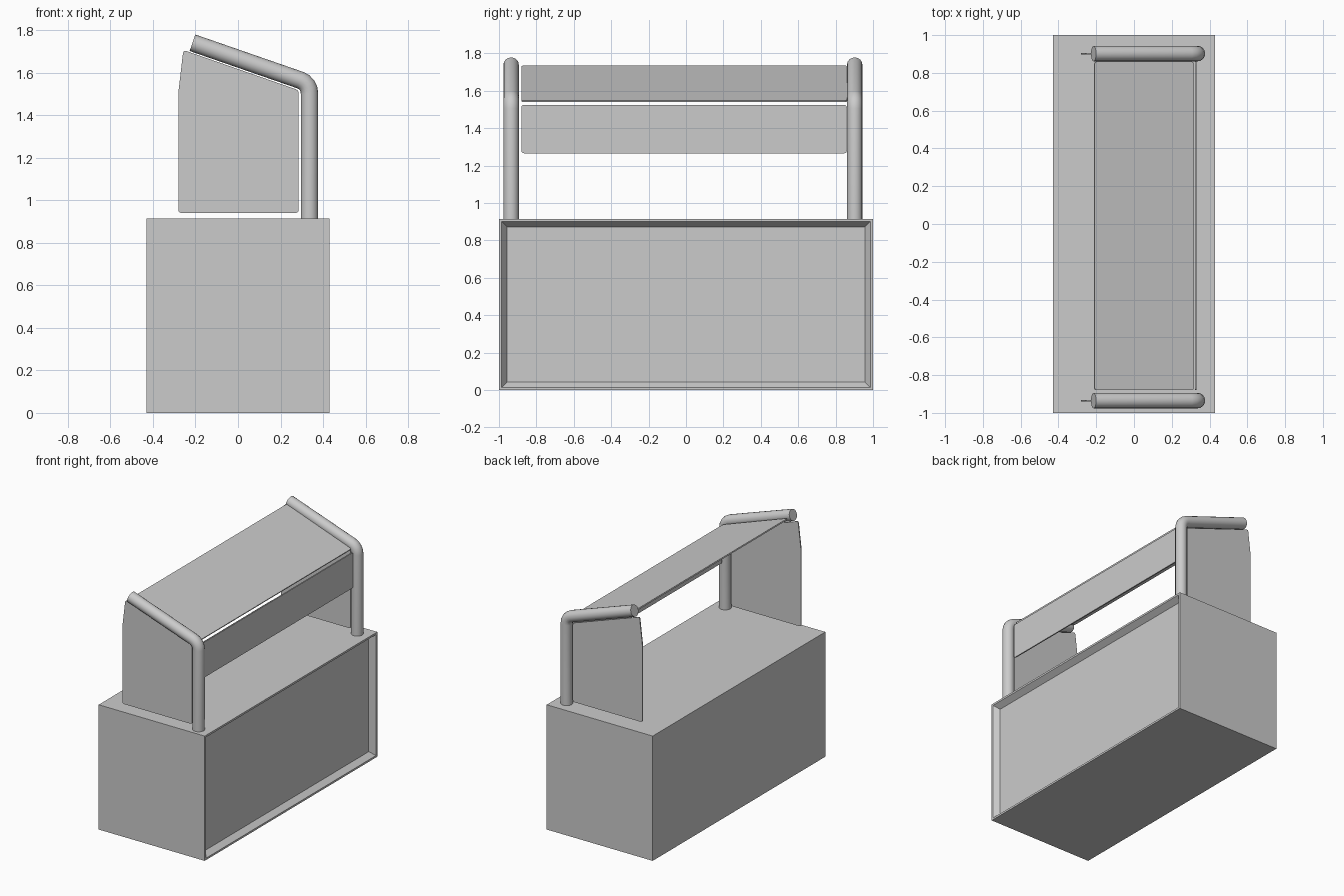
import bpy, bmesh, math
from mathutils import Vector

if "Cube" in bpy.data.objects:
    bpy.data.objects.remove(bpy.data.objects["Cube"])


def finish(name, bm):
    bmesh.ops.recalc_face_normals(bm, faces=bm.faces)
    me = bpy.data.meshes.new(name)
    bm.to_mesh(me)
    bm.free()
    ob = bpy.data.objects.new(name, me)
    bpy.context.collection.objects.link(ob)
    return ob


def round_corners(pts, r, steps=3):
    """Trim every corner of a closed outline by r with a small curve."""
    out = []
    n = len(pts)
    for i, p in enumerate(pts):
        p = Vector(p)
        a = p + (Vector(pts[i - 1]) - p).normalized() * r
        b = p + (Vector(pts[(i + 1) % n]) - p).normalized() * r
        for k in range(steps + 1):
            t = k / steps
            out.append(a * (1 - t) ** 2 + p * 2 * t * (1 - t) + b * t * t)
    return out


def plate(name, pts, thickness, r=0.015):
    """Flat sheet with rounded corners, extruded along a thickness vector."""
    bm = bmesh.new()
    half = Vector(thickness) / 2
    f = bm.faces.new([bm.verts.new(p - half) for p in round_corners(pts, r)])
    ext = bmesh.ops.extrude_face_region(bm, geom=[f], use_keep_orig=True)
    verts = [v for v in ext["geom"] if isinstance(v, bmesh.types.BMVert)]
    bmesh.ops.translate(bm, vec=thickness, verts=verts)
    return finish(name, bm)


def tube(name, path, radius):
    cu = bpy.data.curves.new(name, 'CURVE')
    cu.dimensions = '3D'
    cu.bevel_depth = radius
    cu.bevel_resolution = 6
    cu.use_fill_caps = True
    sp = cu.splines.new('POLY')
    sp.points.add(len(path) - 1)
    for pt, co in zip(sp.points, path):
        pt.co = (*co, 1)
    ob = bpy.data.objects.new(name, cu)
    bpy.context.collection.objects.link(ob)
    bpy.ops.object.select_all(action='DESELECT')
    ob.select_set(True)
    bpy.context.view_layer.objects.active = ob
    bpy.ops.object.convert(target='MESH')
    ob = bpy.context.object
    bm = bmesh.new()
    bm.from_mesh(ob.data)
    bmesh.ops.remove_doubles(bm, verts=bm.verts, dist=1e-5)
    bmesh.ops.recalc_face_normals(bm, faces=bm.faces)
    bm.to_mesh(ob.data)
    bm.free()
    bpy.ops.object.shade_smooth_by_angle(angle=math.radians(40))
    return ob


# counter body with a bevelled recess on the +x side
H = 0.915
bm = bmesh.new()
bmesh.ops.create_cube(bm, size=1)
for v in bm.verts:
    v.co = Vector((v.co.x * 0.86, v.co.y * 2, (v.co.z + 0.5) * H))
panel = max(bm.faces, key=lambda f: f.calc_center_median().x)
bmesh.ops.inset_region(bm, faces=[panel], thickness=0.02, depth=0)
bmesh.ops.inset_region(bm, faces=[panel], thickness=0.04, depth=-0.04)
finish("counter_body", bm)

# bent guard posts and the end glass beneath each one
PX, R = 0.336, 0.041
turn = math.radians(70.8)
bend = 0.065
for side, y in (("front", -0.935), ("back", 0.902)):
    path = [(PX, y, H - 0.01)]
    for k in range(5):
        a = turn * k / 4
        path.append((PX - bend + bend * math.cos(a), y, 1.503 + bend * math.sin(a)))
    path.append((-0.214, y, 1.74))
    tube(side + "_post", path, R)
    outline = [(-0.28, y, 0.94), (0.285, y, 0.94), (0.285, y, 1.517),
               (-0.257, y, 1.706), (-0.28, y, 1.51)]
    plate(side + "_end_glass", outline, (0, 0.008, 0))

# sloping top glass and hanging front glass between the posts
Y0, Y1 = -0.88, 0.86
slope = Vector((0.53, 0, -0.187)).normalized()
normal = Vector((-slope.z, 0, slope.x))
plate("top_glass", [(-0.21, Y0, 1.731), (0.316, Y0, 1.544),
                    (0.316, Y1, 1.544), (-0.21, Y1, 1.731)], normal * 0.009)
plate("serving_side_glass", [(0.327, Y0, 1.266), (0.327, Y1, 1.266),
                             (0.327, Y1, 1.525), (0.327, Y0, 1.525)], (0.009, 0, 0))
